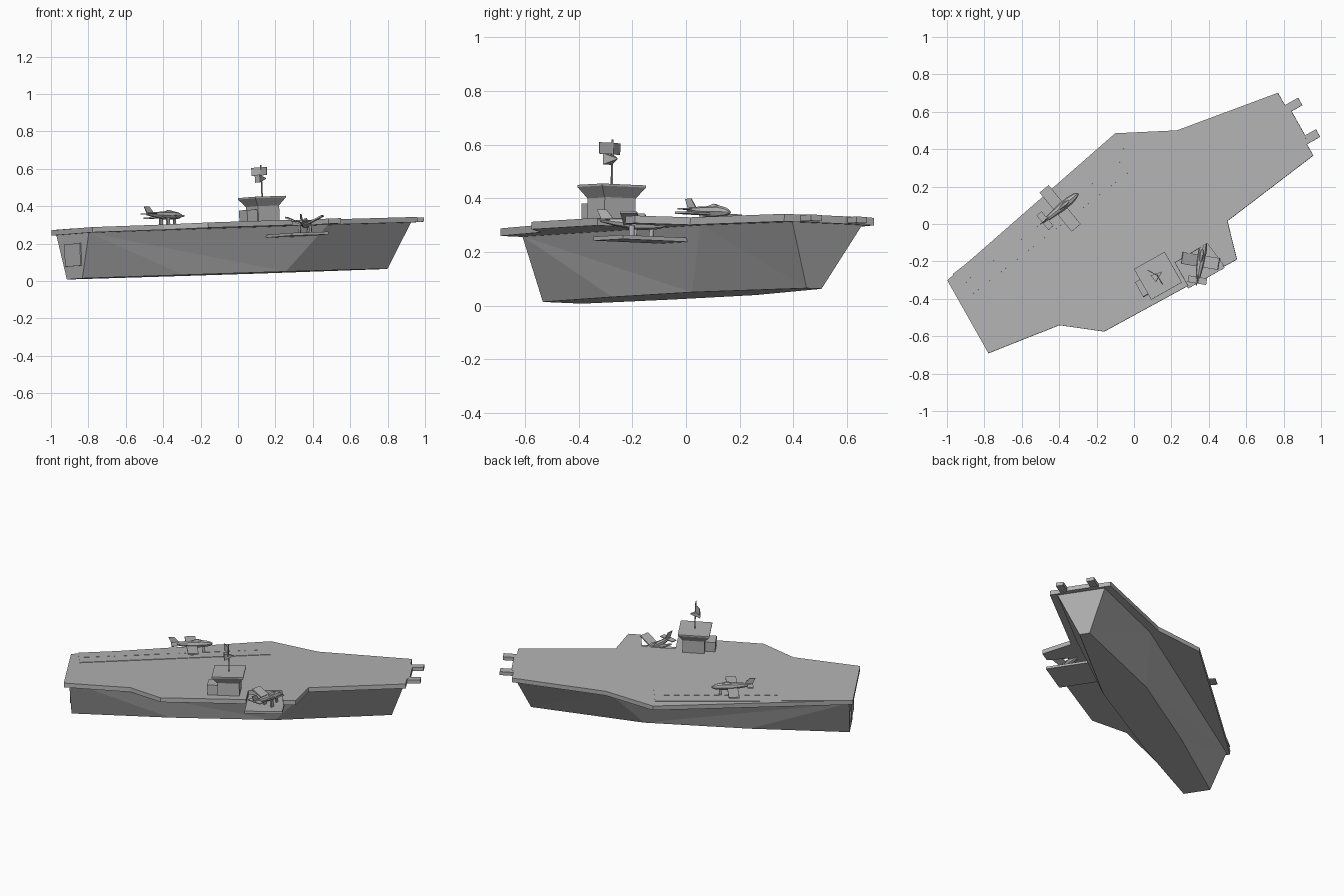
import bpy, bmesh
from math import radians, sin, cos, pi
from mathutils import Matrix, Vector

cube = bpy.data.objects.get("Cube")
if cube:
    bpy.data.objects.remove(cube)

grey = bpy.data.materials.new("plain grey")
grey.use_nodes = True
grey.diffuse_color = (0.45, 0.45, 0.45, 1)
grey.node_tree.nodes["Principled BSDF"].inputs["Base Color"].default_value = (0.45, 0.45, 0.45, 1)

# Ship frame: x forward, y to port, z = 0 on the flight deck
SHIP = (Matrix.Translation((0, 0, 0.308)) @ Matrix.Rotation(radians(29.5), 4, 'Z')
        @ Matrix.Rotation(-0.028, 4, 'Y') @ Matrix.Rotation(-0.039, 4, 'X'))


def make(name, verts, faces, place=Matrix()):
    bm = bmesh.new()
    vs = [bm.verts.new(v) for v in verts]
    for f in faces:
        bm.faces.new([vs[i] for i in f])
    bmesh.ops.recalc_face_normals(bm, faces=bm.faces)
    mesh = bpy.data.meshes.new(name)
    bm.to_mesh(mesh)
    bm.free()
    mesh.materials.append(grey)
    obj = bpy.data.objects.new(name, mesh)
    bpy.context.collection.objects.link(obj)
    obj.matrix_world = SHIP @ place
    return obj


def loft(name, rings, place=Matrix()):
    """Skin a list of equal rings and cap both ends."""
    n = len(rings[0])
    faces = [list(range(n)), [(len(rings) - 1) * n + i for i in range(n)]]
    for k in range(len(rings) - 1):
        for i in range(n):
            j = (i + 1) % n
            faces.append([k * n + i, k * n + j, (k + 1) * n + j, (k + 1) * n + i])
    return make(name, [p for r in rings for p in r], faces, place)


def slab(name, outline, z0, z1, place=Matrix()):
    return loft(name, [[(x, y, z) for x, y in outline] for z in (z0, z1)], place)


def rect(x0, x1, y0, y1):
    return [(x0, y0), (x1, y0), (x1, y1), (x0, y1)]


def box(name, x0, x1, y0, y1, z0, z1, place=Matrix()):
    return slab(name, rect(x0, x1, y0, y1), z0, z1, place)


# Flight deck with the lift notch on the starboard side
deck = [(-1.018, .23), (-1.018, -.218), (-.614, -.274), (-.422, -.422),
        (.09, -.43), (.09, -.288), (.29, -.283), (.31, -.435),
        (.386, -.436), (.443, -.232), (1.015, -.153), (1.015, -.083), (1.03, -.04),
        (1.03, .1), (1.015, .155), (1.015, .232), (.446, .323), (.151, .472)]
slab("flight_deck", deck, -.028, 0)
for side, y in (("port", .133), ("starboard", -.061)):
    box(side + "_bow_catapult_horn", 1.0, 1.096, y - .023, y + .023, -.025, -.002)

# Faceted hull: top corners then keel corners, mirrored about its centreline
MID, KEEL = .04, -.268
half = [(-.995, .177, -.027), (.443, .23, -.027), (1.0, .15, -.027),
        (-.995, .084, KEEL), (-.4, .125, KEEL), (.226, .137, KEEL), (.91, .032, KEEL)]
hull_verts = [(x, MID + s * y, z) for s in (-1, 1) for x, y, z in half]
side = [(0, 3, 4), (0, 4, 5), (0, 5, 1), (1, 5, 6), (1, 6, 2)]
hull_faces = side + [tuple(i + 7 for i in f) for f in side]
hull_faces += [(0, 3, 10, 7), (2, 6, 13, 9), (0, 1, 2, 9, 8, 7), (3, 4, 5, 6, 13, 12, 11, 10)]
make("hull", hull_verts, hull_faces)
box("stern_door", -1.002, -.99, MID - .085, MID + .085, -.2, -.08)

# Angled runway strip with a dashed centre line
start, end = Vector((-.965, .17, 0)), Vector((.156, .338, 0))
along = end - start
strip = Matrix.Translation(start) @ along.to_track_quat('X', 'Z').to_matrix().to_4x4()
box("runway_strip", 0, along.length, -.075, .075, -.002, .003, strip)
for i in range(18):
    x = .03 + i * (along.length - .06) / 18
    box("runway_dash", x, x + .032, -.004, .004, 0, .005, strip)

# Lowered lift platform in the notch
box("lift_platform", .08, .305, -.44, -.14, -.085, -.07)

# Island with a flared bridge
box("island_block", -.085, .045, -.375, -.243, -.005, .085)
box("island_annex", -.147, -.08, -.365, -.276, -.005, .062)
loft("bridge", [[(x, y, z) for x, y in rect(-.021 - a, -.021 + a, -.309 - b, -.309 + b)]
                for a, b, z in ((.065, .066, .08), (.094, .094, .122), (.094, .094, .13))])

# Mast with radar panel and horn
mast = Matrix.Translation((-.02, -.31, 0))
box("mast", -.003, .003, -.003, .003, .12, .3, mast)
panel = mast @ Matrix.Rotation(radians(-73), 4, 'Z')
for s in (-1, 1):
    wing = panel @ Matrix.Rotation(radians(-15 * s), 4, 'Z')
    box("radar_panel", min(0, s * .058), max(0, s * .058), -.002, .002, .245, .288, wing)
horn = mast @ Matrix.Rotation(radians(10), 4, 'Z')
loft("radar_horn", [[(x, y, .228 + z) for y, z in ((-r, -r), (r, -r), (r, r), (-r, r))]
                    for x, r in ((-.028, .021), (.03, .002))], horn)


def aircraft(name, place, span, lift, fold):
    """Propeller-free low-poly aircraft, nose along +x."""
    sections = [(-.125, .007, .012), (-.07, .015, .006), (0, .022, 0),
                (.06, .023, 0), (.1, .016, -.002), (.122, .005, -.004)]
    loft(name + "_fuselage", [[(x, r * cos(a * pi / 4), lift + dz + r * sin(a * pi / 4))
                               for a in range(8)] for x, r, dz in sections], place)
    loft(name + "_canopy", [[(x, y * w, lift + .016 + z * h) for y, z in ((-1, 0), (-.5, 1), (.5, 1), (1, 0))]
                            for x, w, h in ((-.01, .008, .004), (.03, .013, .014), (.07, .007, .002))], place)
    # Fin swept backwards
    loft(name + "_fin", [[(x0, -t, z), (x1, -t, z), (x1, t, z), (x0, t, z)]
                         for x0, x1, t, z in ((-.12, -.07, .003, lift + .01), (-.14, -.105, .002, lift + .052))], place)
    for s in (-1, 1):
        root = place @ Matrix.Translation((0, 0, lift - .008)) @ Matrix.Rotation(s * fold, 4, 'X')
        tip = s * span / 2
        box(name + "_wing", -.035, .028, min(0, tip), max(0, tip), -.004, .004, root)
        tail = s * .05
        box(name + "_tailplane", -.125, -.09, min(0, tail), max(0, tail), lift + .01, lift + .015, place)
        box(name + "_main_wheel", -.012, .008, s * .03 - .005, s * .03 + .005, 0, lift - .008, place)
    box(name + "_nose_wheel", .06, .075, -.004, .004, 0, lift - .01, place)


aircraft("deck_aircraft", Matrix.Translation((-.298, .266, .002))
         @ Matrix.Rotation(radians(10), 4, 'Z'), .27, .058, 0)
aircraft("lift_aircraft", Matrix.Translation((.215, -.345, -.07))
         @ Matrix.Rotation(radians(51), 4, 'Z'), .22, .048, radians(25))
